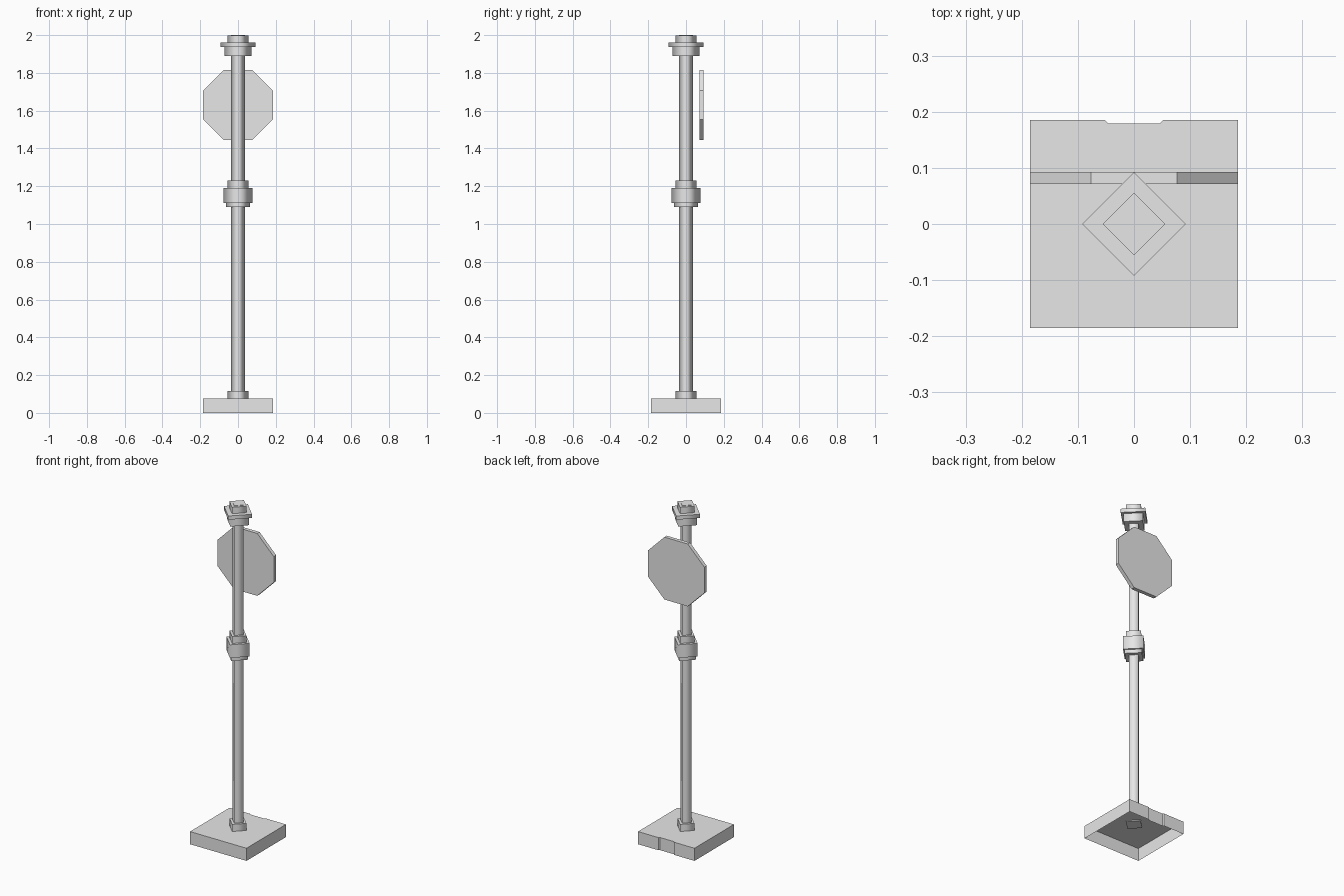
import bpy
import bmesh
import math

old = bpy.data.objects.get("Cube")
if old:
    bpy.data.objects.remove(old, do_unlink=True)

# One plain grey for every part
grey = bpy.data.materials.new("plain grey")
grey.use_nodes = True
grey.diffuse_color = (0.8, 0.8, 0.8, 1)
for node in grey.node_tree.nodes:
    if node.type == 'BSDF_PRINCIPLED':
        node.inputs["Base Color"].default_value = grey.diffuse_color


def finish(name, bm):
    bmesh.ops.recalc_face_normals(bm, faces=bm.faces)
    mesh = bpy.data.meshes.new(name)
    bm.to_mesh(mesh)
    bm.free()
    mesh.materials.append(grey)
    obj = bpy.data.objects.new(name, mesh)
    bpy.context.collection.objects.link(obj)
    return obj


def diamond_stack(name, profile, sides=4):
    """Turn (radius, height) steps into a smooth-sided, flat-capped column."""
    bm = bmesh.new()
    rings = []
    for r, z in profile:
        rings.append([bm.verts.new((r * math.cos(math.tau * i / sides),
                                    r * math.sin(math.tau * i / sides), z))
                      for i in range(sides)])
    for k in range(len(rings) - 1):
        a, b = rings[k], rings[k + 1]
        wall = abs(profile[k][1] - profile[k + 1][1]) > 0.001
        for i in range(sides):
            j = (i + 1) % sides
            face = bm.faces.new((a[i], a[j], b[j], b[i]))
            face.smooth = wall
    bm.faces.new(rings[0])
    bm.faces.new(rings[-1])
    return finish(name, bm)


def extrude_outline(name, points, vector, cap_start=True):
    """Extrude a flat outline, optionally leaving its first side open."""
    bm = bmesh.new()
    start = bm.faces.new([bm.verts.new(p) for p in points])
    result = bmesh.ops.extrude_face_region(bm, geom=[start], use_keep_orig=True)
    moved = [v for v in result["geom"] if isinstance(v, bmesh.types.BMVert)]
    bmesh.ops.translate(bm, verts=moved, vec=vector)
    if not cap_start:
        bmesh.ops.delete(bm, geom=[start], context='FACES_ONLY')
    return finish(name, bm)


# Hollow square base, open underneath, with a shallow notch in the back
half = 0.185
outline = [(-half, -half), (half, -half), (half, half), (0.052, half),
           (0.046, 0.179), (-0.046, 0.179), (-0.052, half), (-half, half)]
extrude_outline("base", [(x, y, 0) for x, y in outline], (0, 0, 0.075), False)

# Pole and its collars
diamond_stack("pole", [(0.036, 0.07), (0.036, 2.0)])
diamond_stack("foot_collar", [(0.055, 0.07), (0.055, 0.117)])
diamond_stack("middle_collar", [(0.064, 1.09), (0.064, 1.112), (0.076, 1.112),
                                (0.076, 1.19), (0.055, 1.19), (0.055, 1.23)])
diamond_stack("top_collar", [(0.072, 1.89), (0.072, 1.938), (0.092, 1.938),
                             (0.092, 1.96), (0.056, 1.96), (0.056, 1.998)])

# Eight-sided sign plate behind the pole
radius = half / math.cos(math.pi / 8)
corners = [(radius * math.cos(math.pi / 8 + math.tau * i / 8), 0.071,
            1.63 + radius * math.sin(math.pi / 8 + math.tau * i / 8))
           for i in range(8)]
extrude_outline("sign_plate", corners, (0, 0.022, 0))
